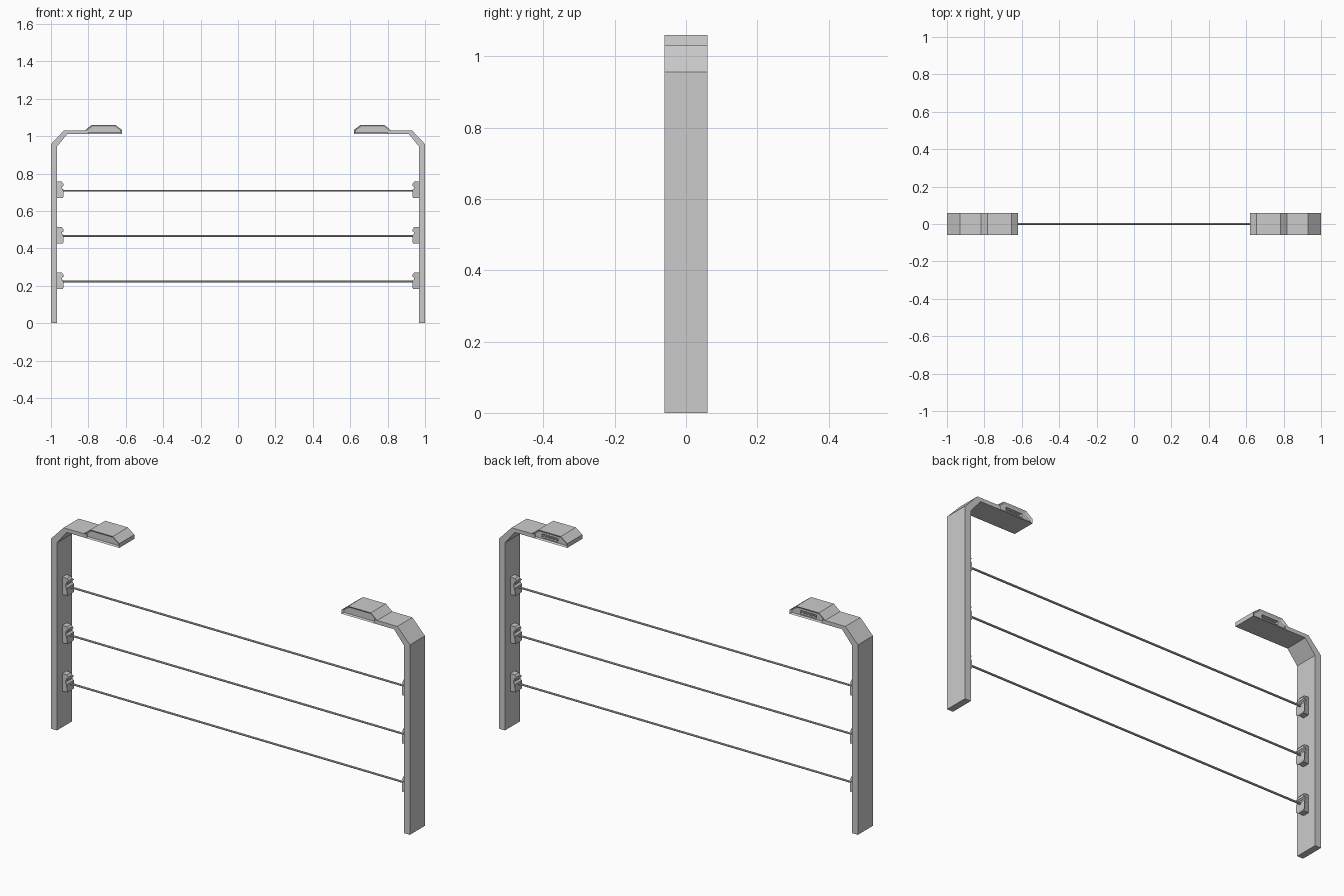
import bpy, bmesh
from mathutils import Matrix

cube = bpy.data.objects.get("Cube")
if cube:
    bpy.data.objects.remove(cube, do_unlink=True)

grey = bpy.data.materials.new("light_grey")
grey.use_nodes = True
colour = (0.6, 0.6, 0.6, 1)
grey.diffuse_color = colour
grey.node_tree.nodes["Principled BSDF"].inputs["Base Color"].default_value = colour


def finish(name, bm):
    bmesh.ops.recalc_face_normals(bm, faces=bm.faces)
    mesh = bpy.data.meshes.new(name)
    bm.to_mesh(mesh)
    bm.free()
    mesh.materials.append(grey)
    obj = bpy.data.objects.new(name, mesh)
    bpy.context.collection.objects.link(obj)
    return obj


def prism(points, half, side):
    """Extrude an x-z profile along y; side mirrors it in x."""
    bm = bmesh.new()
    face = bm.faces.new([bm.verts.new((side * x, -half, z)) for x, z in points])
    res = bmesh.ops.extrude_face_region(bm, geom=[face])
    verts = [v for v in res["geom"] if isinstance(v, bmesh.types.BMVert)]
    bmesh.ops.translate(bm, verts=verts, vec=(0, 2 * half, 0))
    bmesh.ops.recalc_face_normals(bm, faces=bm.faces)
    return bm


def box(name, centre, size):
    bm = bmesh.new()
    bmesh.ops.create_cube(bm, size=1, matrix=Matrix.Translation(centre) @ Matrix.Diagonal((*size, 1)))
    return finish(name, bm)


DEPTH = 0.06
CABLE_HEIGHTS = (0.222, 0.465, 0.708)
post = [(1, 0), (1, 0.957), (0.93, 1.031), (0.8, 1.031), (0.8, 1.012),
        (0.912, 1.012), (0.967, 0.945), (0.967, 0)]
head = [(0.82, 1.012), (0.82, 1.029), (0.782, 1.06), (0.656, 1.06),
        (0.62, 1.033), (0.62, 1.012)]
clamp = [(0.968, -0.04), (0.938, -0.04), (0.934, -0.034), (0.934, 0.006),
         (0.942, 0.014), (0.942, 0.02), (0.934, 0.026), (0.934, 0.038),
         (0.942, 0.048), (0.968, 0.048)]

for side, label in ((1, "left"), (-1, "right")):
    # Upright with its bent top arm
    finish(label + "_post", prism(post, DEPTH, side))

    # Lamp head with recessed side panels
    bm = prism(head, DEPTH, side)
    caps = [f for f in bm.faces if abs(f.normal.y) > 0.9]
    bmesh.ops.inset_individual(bm, faces=caps, thickness=0.01, depth=-0.006)
    lamp = finish(label + "_lamp_head", bm)

    # Ribbed socket in the rear panel
    cutter = box(label + "_socket_cutter", (side * 0.72, 0.05, 1.033), (0.09, 0.03, 0.018))
    cutter.hide_render = True
    cutter.hide_viewport = True
    cut = lamp.modifiers.new("socket", "BOOLEAN")
    cut.operation = "DIFFERENCE"
    cut.solver = "EXACT"
    cut.object = cutter
    for i in range(5):
        box(f"{label}_socket_rib_{i + 1}", (side * (0.69 + 0.015 * i), 0.04, 1.027), (0.006, 0.012, 0.006))

    # Cable clamps on the inner face of the post
    for i, z in enumerate(CABLE_HEIGHTS):
        bm = prism([(x, z + dz) for x, dz in clamp], 0.028, side)
        # Taper the top and bottom so the clamp looks octagonal from inside
        for v in bm.verts:
            if abs(v.co.z - z) > 0.036:
                v.co.y *= 0.6
        finish(f"{label}_clamp_{i + 1}", bm)

# Cables between the posts
for i, z in enumerate(CABLE_HEIGHTS):
    bm = bmesh.new()
    bmesh.ops.create_cone(bm, cap_ends=True, segments=8, radius1=0.005, radius2=0.005, depth=1.88,
                          matrix=Matrix.Translation((0, 0, z)) @ Matrix.Rotation(1.5708, 4, "Y"))
    finish(f"cable_{i + 1}", bm)
